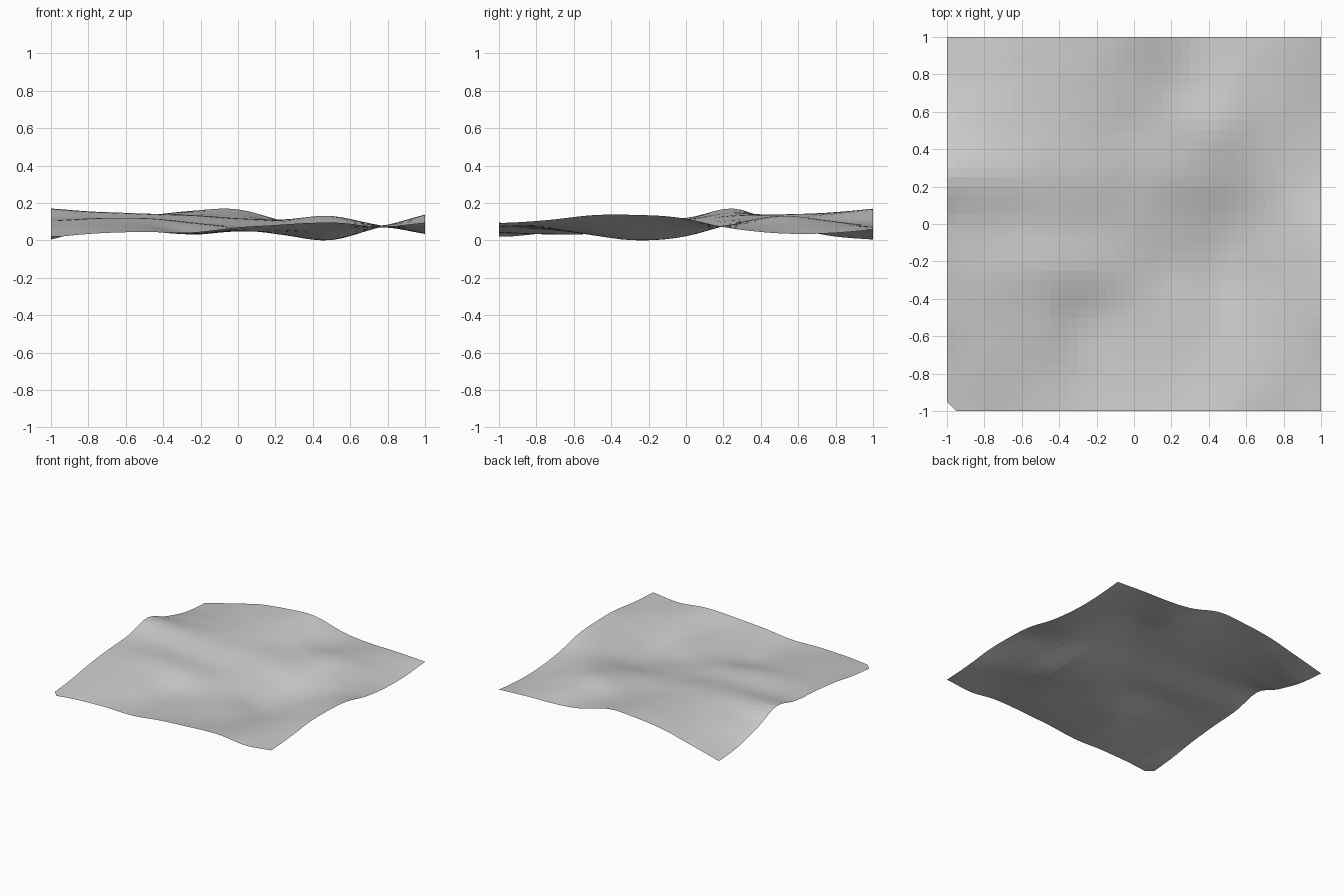
import bpy
import bmesh
from mathutils import Vector, noise

CELLS = 40

# Terrain heights in thousandths on a coarse lattice, back row first, left to right along x
HEIGHTS = [
    [7, 70, 130, 160, 168, 105, 78, 72, 60],
    [30, 90, 130, 150, 140, 100, 110, 78, 40],
    [90, 120, 135, 140, 120, 115, 132, 85, 40],
    [173, 155, 145, 135, 115, 100, 90, 83, 65],
    [122, 120, 115, 100, 85, 52, 25, 72, 118],
    [105, 120, 120, 95, 65, 30, 4, 70, 138],
    [80, 95, 85, 40, 50, 50, 30, 75, 137],
    [42, 70, 60, 35, 55, 60, 65, 80, 110],
    [18, 40, 48, 45, 72, 88, 98, 74, 95],
]
HEIGHTS.reverse()


def spline(values, t):
    """Smooth curve through evenly spaced values, t from 0 to 1."""
    last = len(values) - 1
    i = min(int(t * last), last - 1)
    u = t * last - i
    b, c = values[i], values[i + 1]
    a = values[i - 1] if i > 0 else 2 * b - c
    d = values[i + 2] if i + 2 <= last else 2 * c - b
    return b + u / 2 * (c - a + u * (2 * a - 5 * b + 4 * c - d + u * (3 * (b - c) + d - a)))


def ground(x, y):
    """Height of the sheet: broad hills plus a little fine roughness."""
    rows = [spline(row, (x + 1) / 2) for row in HEIGHTS]
    z = spline(rows, (y + 1) / 2) / 1000
    z += 0.004 * noise.noise(Vector((x * 4, y * 4, 0)))
    return min(max(z, 0), 0.178)


def flat_material(name, colour):
    mat = bpy.data.materials.new(name)
    mat.use_nodes = True
    mat.diffuse_color = colour
    mat.node_tree.nodes["Principled BSDF"].inputs["Base Color"].default_value = colour
    return mat


cube = bpy.data.objects.get("Cube")
if cube:
    bpy.data.objects.remove(cube, do_unlink=True)

# Single-sided sheet of ground
bm = bmesh.new()
bmesh.ops.create_grid(bm, x_segments=CELLS, y_segments=CELLS, size=1)
for v in bm.verts:
    v.co.z = ground(v.co.x, v.co.y)

# Clip the front corner on the -x side to a small diagonal
corner = min(bm.verts, key=lambda v: v.co.x + v.co.y)
ends = [e.other_vert(corner) for e in corner.link_edges]
bmesh.ops.connect_verts(bm, verts=ends)
bmesh.ops.delete(bm, geom=[corner], context='VERTS')

# Settle the lowest point on the floor
low = min(v.co.z for v in bm.verts)
for v in bm.verts:
    v.co.z -= low

mesh = bpy.data.meshes.new("terrain")
bm.to_mesh(mesh)
bm.free()
terrain = bpy.data.objects.new("terrain", mesh)
bpy.context.collection.objects.link(terrain)
mesh.materials.append(flat_material("stone grey", (0.6, 0.6, 0.6, 1)))
